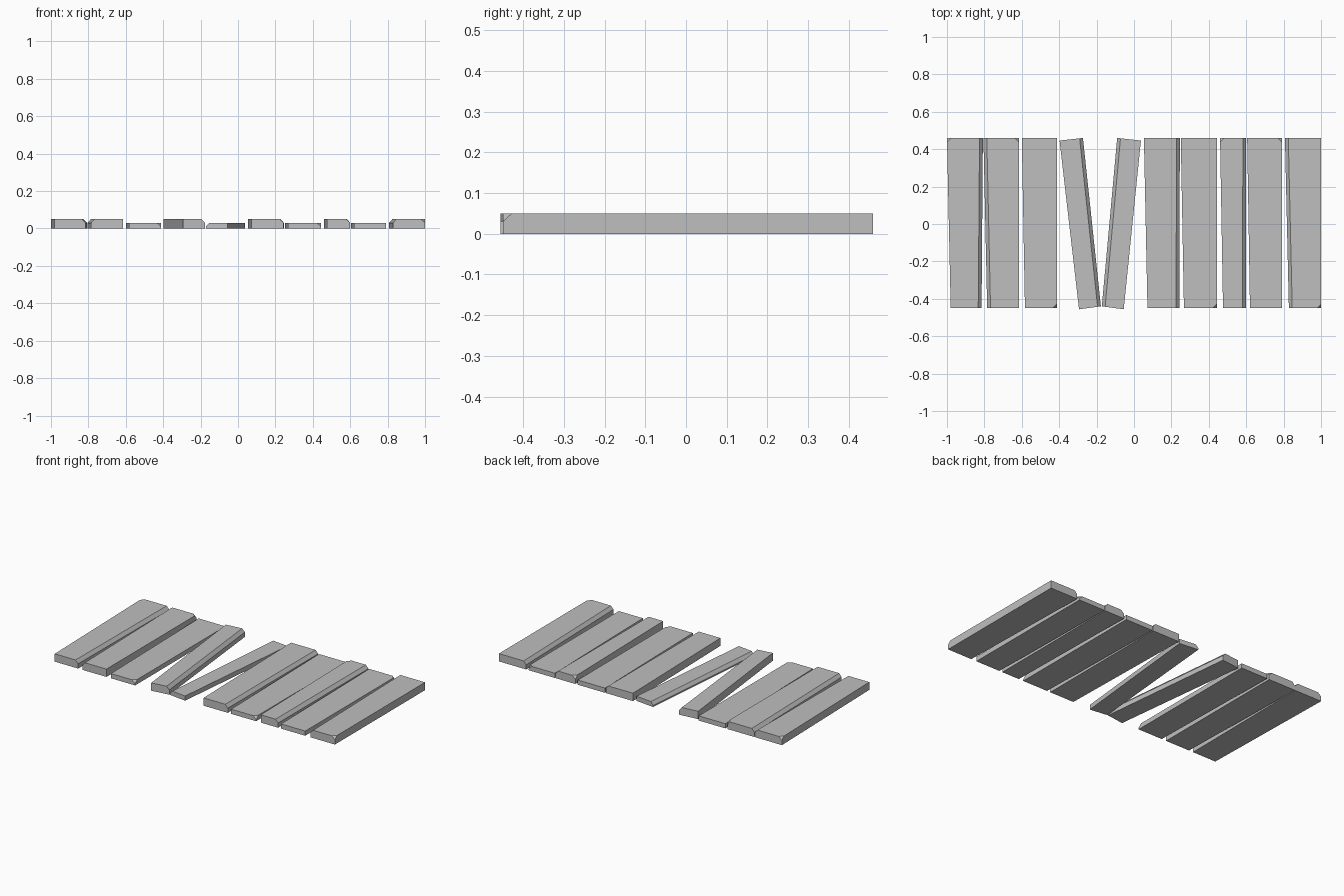
import bpy, bmesh
from mathutils import Vector

cube = bpy.data.objects.get("Cube")
if cube:
    bpy.data.objects.remove(cube)

# Single flat grey for all boards
grey = bpy.data.materials.new("plain grey")
grey.use_nodes = True
COLOR = (0.52, 0.52, 0.52, 1)
grey.diffuse_color = COLOR
grey.node_tree.nodes["Principled BSDF"].inputs["Base Color"].default_value = COLOR

THICK, THIN = 0.05, 0.03
BACK, FRONT = 0.46, -0.45


def slice_off(bm, a, b, c, keep):
    """Cut along the plane through a, b, c; keep the side holding `keep`."""
    normal = (b - a).cross(c - a).normalized()
    if normal.dot(keep - a) > 0:
        normal = -normal
    geom = bm.verts[:] + bm.edges[:] + bm.faces[:]
    bmesh.ops.bisect_plane(bm, geom=geom, dist=1e-5, plane_co=a,
                           plane_no=normal, clear_outer=True)
    bmesh.ops.holes_fill(bm, edges=[e for e in bm.edges if e.is_boundary])


def board(name, corners, height, bevel=None, chip=None):
    """Corners run front left, front right, back right, back left (by x)."""
    bm = bmesh.new()
    base = [Vector((x, y, 0)) for x, y in corners]
    top = [p + Vector((0, 0, height)) for p in base]
    face = bm.faces.new([bm.verts.new(p) for p in base])
    ext = bmesh.ops.extrude_face_region(bm, geom=[face])
    bmesh.ops.translate(bm, vec=(0, 0, height),
                        verts=[v for v in ext["geom"] if isinstance(v, bmesh.types.BMVert)])
    middle = sum(base, Vector()) / 4
    drop = Vector((0, 0, -0.02))

    # Long chamfer on one upper edge
    if bevel:
        i, j, inset = (0, 3, 0.018) if bevel == "low_x" else (1, 2, -0.018)
        slice_off(bm, top[i] + drop, top[j] + drop,
                  top[i] + Vector((inset, 0, 0)), middle)

    # Small chipped upper corner
    if chip is not None:
        p = top[chip]
        along = (top[(chip + 1) % 4] - p).normalized() * 0.022
        across = (top[chip - 1] - p).normalized() * 0.022
        slice_off(bm, p + along, p + across, p + drop, middle)

    bmesh.ops.recalc_face_normals(bm, faces=bm.faces)
    mesh = bpy.data.meshes.new(name)
    bm.to_mesh(mesh)
    bm.free()
    mesh.materials.append(grey)
    obj = bpy.data.objects.new(name, mesh)
    bpy.context.collection.objects.link(obj)


# Straight boards: front low x, back low x, front high x, back high x
straight = [
    (-0.98, -1.0, -0.815, -0.808, THICK, "high_x", 3),
    (-0.785, -0.805, -0.615, -0.615, THICK, "low_x", 2),
    (-0.583, -0.60, -0.412, -0.412, THIN, None, 1),
    (0.072, 0.053, 0.243, 0.245, THICK, "high_x", None),
    (0.267, 0.25, 0.443, 0.443, THIN, None, 1),
    (0.476, 0.46, 0.598, 0.60, THICK, "high_x", 3),
    (0.62, 0.605, 0.79, 0.79, THIN, None, 2),
    (0.828, 0.807, 1.0, 1.0, THICK, "low_x", 1),
]
for n, (fl, bl, fr, br, height, bevel, chip) in enumerate(straight, 1):
    board(f"straight_board_{n}",
          [(fl, FRONT), (fr, FRONT), (br, BACK), (bl, BACK)], height, bevel, chip)

# Two loose boards leaning into a V
board("slanted_board_right",
      [(-0.294, -0.456), (-0.177, -0.44), (-0.273, 0.46), (-0.398, 0.446)],
      THICK, "high_x")
board("slanted_board_left",
      [(-0.172, -0.44), (-0.055, -0.456), (0.037, 0.446), (-0.09, 0.46)],
      THIN, "low_x")
